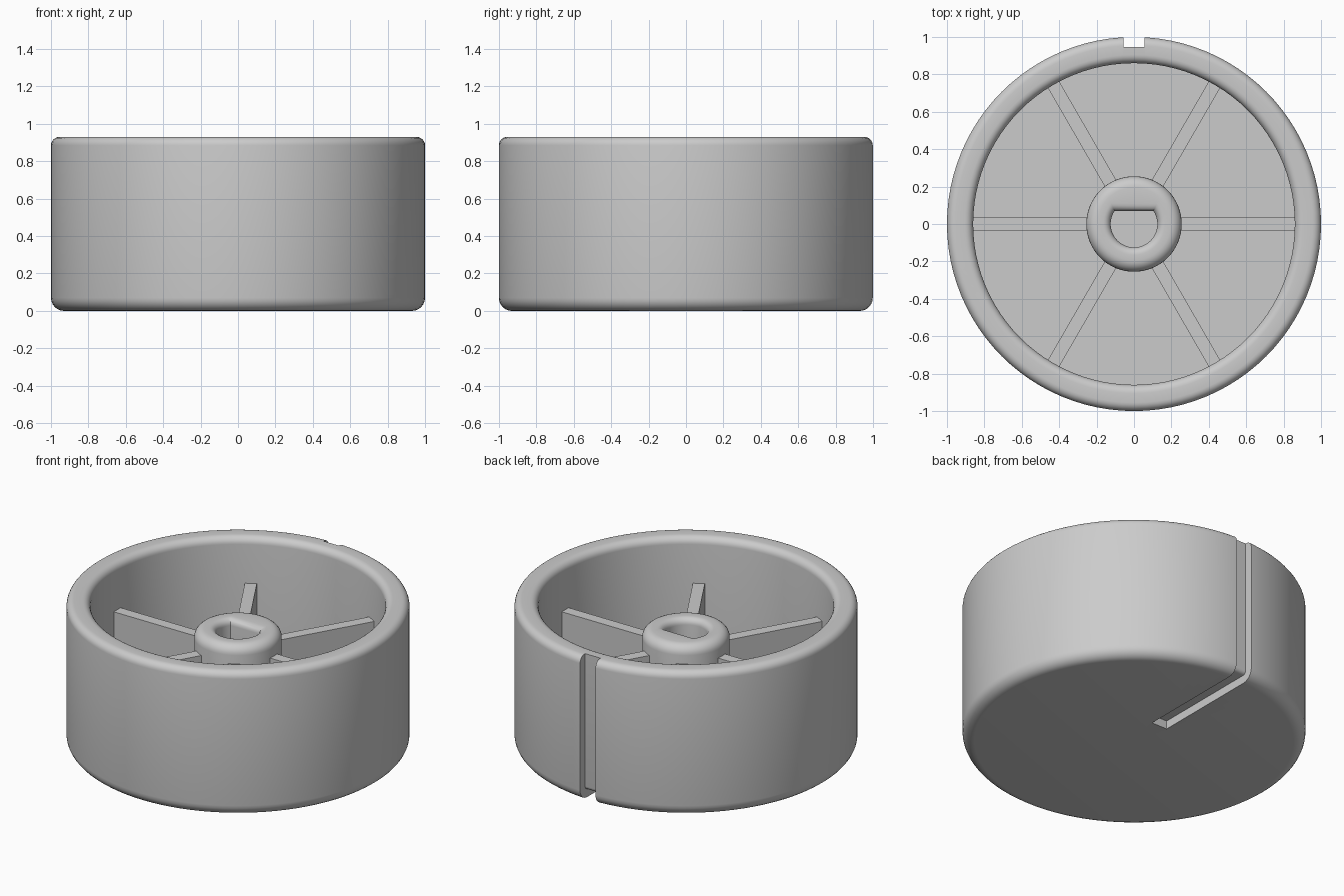
import bpy
import bmesh
from math import cos, sin, pi, radians, sqrt, asin
from mathutils import Matrix, Vector

cube = bpy.data.objects.get("Cube")
if cube:
    bpy.data.objects.remove(cube)

# Main dimensions
HEIGHT, FLOOR = 0.93, 0.14
RIM_IN, HUB_R, HUB_TOP = 0.86, 0.255, 0.75
RIB_TOP, RIB_W, RIBS = 0.635, 0.07, 6
SLOT_W, SLOT_DEPTH = 0.11, 0.053
SEGMENTS = 96

grey = bpy.data.materials.new("plain grey")
grey.use_nodes = True
grey.diffuse_color = (0.6, 0.6, 0.6, 1)
grey.node_tree.nodes["Principled BSDF"].inputs["Base Color"].default_value = (0.6, 0.6, 0.6, 1)


def arc(cx, cz, r, start, end, steps=6):
    """Points of a fillet in a profile, angles in degrees."""
    angles = [radians(start + (end - start) * i / steps) for i in range(steps + 1)]
    return [(cx + r * cos(a), cz + r * sin(a)) for a in angles]


def finish(name, bm):
    bmesh.ops.remove_doubles(bm, verts=bm.verts, dist=1e-5)
    bmesh.ops.recalc_face_normals(bm, faces=bm.faces)
    mesh = bpy.data.meshes.new(name)
    bm.to_mesh(mesh)
    bm.free()
    mesh.materials.append(grey)
    obj = bpy.data.objects.new(name, mesh)
    bpy.context.collection.objects.link(obj)
    return obj


def lathe(name, profile):
    bm = bmesh.new()
    verts = [bm.verts.new((r, 0, z)) for r, z in profile]
    edges = [bm.edges.new(pair) for pair in zip(verts, verts[1:])]
    bmesh.ops.spin(bm, geom=verts + edges, cent=(0, 0, 0), axis=(0, 0, 1),
                   angle=2 * pi, steps=SEGMENTS, use_merge=False)
    return finish(name, bm)


def loft(name, sections):
    """Skin a list of equal-length rings and cap both ends."""
    bm = bmesh.new()
    rings = [[bm.verts.new(p) for p in ring] for ring in sections]
    for low, high in zip(rings, rings[1:]):
        for i in range(len(low)):
            j = (i + 1) % len(low)
            bm.faces.new((low[i], low[j], high[j], high[i]))
    bm.faces.new(rings[0][::-1])
    bm.faces.new(rings[-1])
    return finish(name, bm)


def activate(obj):
    bpy.ops.object.select_all(action='DESELECT')
    obj.select_set(True)
    bpy.context.view_layer.objects.active = obj


def cut(obj, cutter):
    mod = obj.modifiers.new("cut", 'BOOLEAN')
    mod.operation, mod.solver, mod.object = 'DIFFERENCE', 'EXACT', cutter
    activate(obj)
    bpy.ops.object.modifier_apply(modifier=mod.name)
    bpy.data.objects.remove(cutter)


def smooth(obj):
    activate(obj)
    bpy.ops.object.shade_smooth_by_angle(angle=radians(35))


# Cup-shaped body with rounded rim and base
top_r, base_r = 0.045, 0.07
body = lathe("knob_body",
             [(0, 0)]
             + arc(1 - base_r, base_r, base_r, -90, 0)
             + arc(1 - top_r, HEIGHT - top_r, top_r, 0, 90)
             + arc(RIM_IN + top_r, HEIGHT - top_r, top_r, 90, 180)
             + [(RIM_IN, FLOOR), (0, FLOOR)])

# Pointer groove: up the back and along the underside
inner, bend = 1 - SLOT_DEPTH, 0.025
outline = ([(0.23, -0.1), (1.1, -0.1), (1.1, 1.1), (inner, 1.1)]
           + arc(inner - bend, SLOT_DEPTH + bend, bend, 0, -90, 4)
           + [(0.23, SLOT_DEPTH)])
groove = loft("groove_cutter",
              [[(x, y, z) for y, z in outline] for x in (-SLOT_W / 2, SLOT_W / 2)])
cut(body, groove)
smooth(body)

# Central hub with a rounded top edge
hub_r = 0.06
hub = lathe("hub",
            [(0, FLOOR - 0.01), (HUB_R, FLOOR - 0.01)]
            + arc(HUB_R - hub_r, HUB_TOP - hub_r, hub_r, 0, 90)
            + [(0, HUB_TOP)])


def d_section(offset, z):
    """Round ring with one flat facing the back."""
    r, flat = 0.125 + offset, 0.07 + offset
    start = pi - asin(flat / r)
    sweep = pi + 2 * asin(flat / r)
    return [(r * cos(start + sweep * i / 40), r * sin(start + sweep * i / 40), z)
            for i in range(41)]


# D-shaped shaft hole with a flared mouth
flare = 0.04
mouth = [d_section(flare - x, z) for x, z in arc(0, HUB_TOP - flare, flare, 0, 90)]
mouth = [d_section(flare * (1 - cos(a)), HUB_TOP - flare + flare * sin(a))
         for a in [radians(15 * i) for i in range(7)]]
hole = loft("hole_cutter",
            [d_section(0, FLOOR + 0.02)] + mouth + [d_section(flare, HUB_TOP + 0.1)])
cut(hub, hole)
smooth(hub)

# Radial ribs joining hub and wall
start_r, end_r = HUB_R - 0.02, RIM_IN + 0.02
for i in range(RIBS):
    bm = bmesh.new()
    bmesh.ops.create_cube(bm, size=1)
    low = FLOOR - 0.01
    bmesh.ops.scale(bm, vec=Vector((end_r - start_r, RIB_W, RIB_TOP - low)), verts=bm.verts)
    bmesh.ops.translate(bm, vec=Vector(((start_r + end_r) / 2, 0, (RIB_TOP + low) / 2)),
                        verts=bm.verts)
    bmesh.ops.rotate(bm, cent=(0, 0, 0), verts=bm.verts,
                     matrix=Matrix.Rotation(2 * pi * i / RIBS, 3, 'Z'))
    finish(f"rib_{i + 1}", bm)
